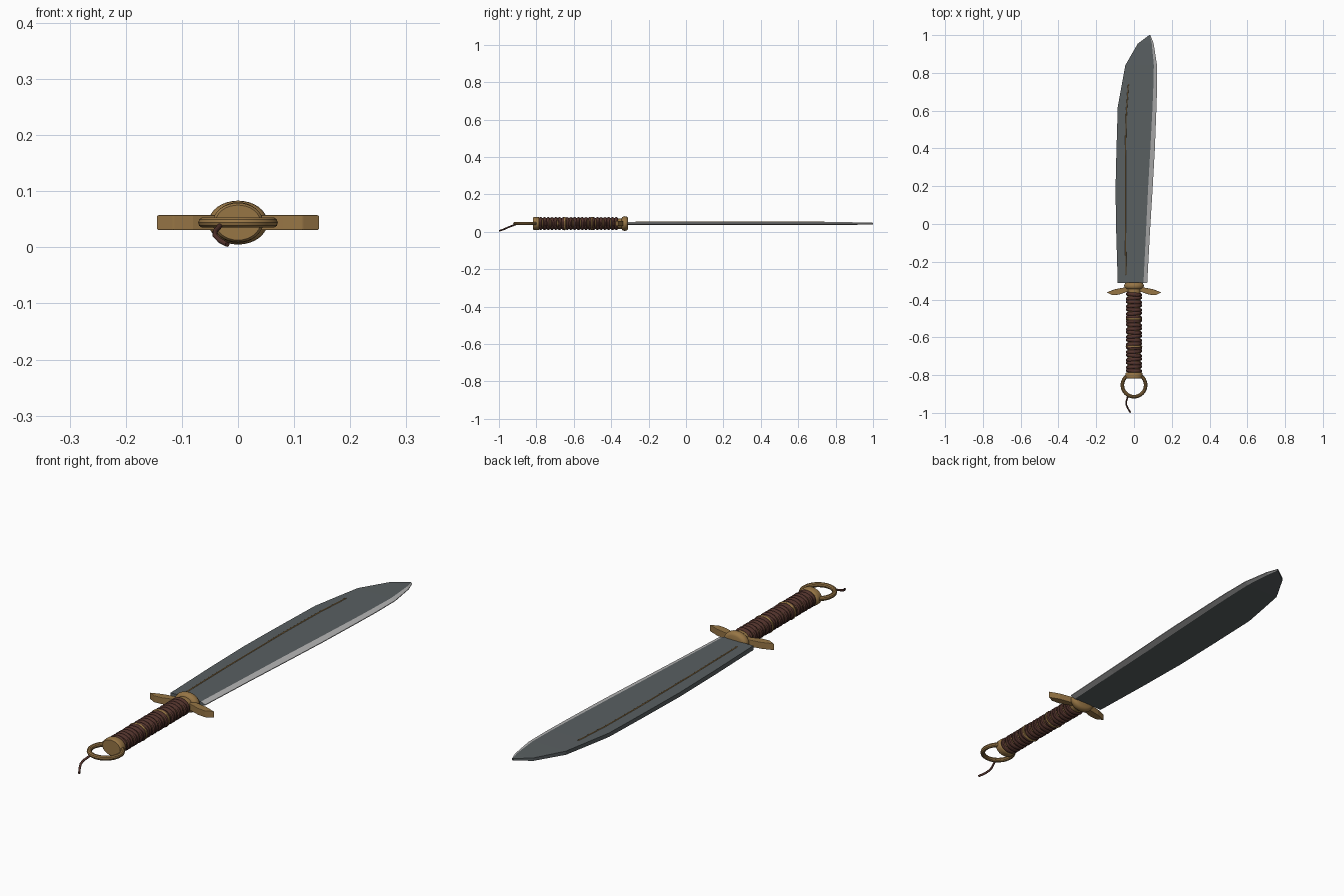
import bpy, bmesh, math
from mathutils import Vector

if "Cube" in bpy.data.objects:
    bpy.data.objects.remove(bpy.data.objects["Cube"])

ZC = 0.044  # height of the sword's centre plane


def material(name, rgb):
    m = bpy.data.materials.new(name)
    m.diffuse_color = (*rgb, 1)
    m.use_nodes = True
    m.node_tree.nodes["Principled BSDF"].inputs["Base Color"].default_value = m.diffuse_color
    return m


STEEL = material("dark_steel", (0.10, 0.115, 0.12))
EDGE = material("polished_edge", (0.45, 0.45, 0.45))
BRASS = material("brass", (0.31, 0.18, 0.06))
LEATHER = material("leather", (0.085, 0.033, 0.025))


def mesh_object(name, bm, *mats):
    bmesh.ops.recalc_face_normals(bm, faces=bm.faces)
    me = bpy.data.meshes.new(name)
    bm.to_mesh(me)
    bm.free()
    ob = bpy.data.objects.new(name, me)
    bpy.context.collection.objects.link(ob)
    for m in mats:
        me.materials.append(m)
    return ob


def finish(ob, name, mat):
    ob.name = name
    ob.data.materials.append(mat)
    bpy.ops.object.shade_smooth_by_angle(angle=math.radians(35))
    return ob


def lathe_y(name, profile, squash, mat, sides=32):
    """Elliptical solid along y from (y, radius) pairs."""
    bm = bmesh.new()
    rings = []
    for y, r in profile:
        rings.append([bm.verts.new((r * math.cos(a), y, ZC + squash * r * math.sin(a)))
                      for a in (2 * math.pi * i / sides for i in range(sides))])
    for a, b in zip(rings, rings[1:]):
        for i in range(sides):
            j = (i + 1) % sides
            bm.faces.new((a[i], a[j], b[j], b[i]))
    bm.faces.new(rings[0])
    bm.faces.new(rings[-1])
    ob = mesh_object(name, bm)
    bpy.context.view_layer.objects.active = ob
    bpy.ops.object.select_all(action='DESELECT')
    ob.select_set(True)
    return finish(ob, name, mat)


def ring(name, y, major, minor, mat, squash=1.0, rot=(0, 0, 0), seg=32):
    bpy.ops.mesh.primitive_torus_add(major_radius=major, minor_radius=minor,
                                     major_segments=seg, minor_segments=10,
                                     location=(0, y, ZC), rotation=rot)
    ob = bpy.context.object
    ob.scale = (1, squash, 1)
    return finish(ob, name, mat)


def tube(name, points, radius, mat):
    cu = bpy.data.curves.new(name, 'CURVE')
    cu.dimensions = '3D'
    cu.bevel_depth = radius
    cu.bevel_resolution = 2
    cu.use_fill_caps = True
    sp = cu.splines.new('POLY')
    sp.points.add(len(points) - 1)
    for p, co in zip(sp.points, points):
        p.co = (*co, 1)
    ob = bpy.data.objects.new(name, cu)
    bpy.context.collection.objects.link(ob)
    cu.materials.append(mat)


# Blade: stations of y, spine x, bevel x, edge x, half thickness
stations = [(-0.312, -0.086, 0.050, 0.070, 0.009), (-0.05, -0.094, 0.063, 0.084, 0.009),
            (0.18, -0.098, 0.074, 0.098, 0.0088), (0.39, -0.093, 0.086, 0.110, 0.0085),
            (0.62, -0.086, 0.098, 0.119, 0.008), (0.72, -0.068, 0.102, 0.122, 0.008),
            (0.84, -0.046, 0.105, 0.122, 0.0075), (0.955, 0.020, 0.094, 0.104, 0.006),
            (1.0, 0.080, 0.084, 0.087, 0.004)]
bm = bmesh.new()
loops = []
for y, s, b, e, t in stations:
    loops.append([bm.verts.new(c) for c in
                  ((s, y, ZC + t), (b, y, ZC + t), (e, y, ZC + 0.0015),
                   (e, y, ZC - 0.0015), (b, y, ZC - t), (s, y, ZC - t))])
for a, b in zip(loops, loops[1:]):
    for i in range(6):
        j = (i + 1) % 6
        f = bm.faces.new((a[i], a[j], b[j], b[i]))
        f.material_index = 1 if i in (1, 2, 3) else 0
bm.faces.new(loops[0])
bm.faces.new(loops[-1])
mesh_object("blade", bm, STEEL, EDGE)

# Brass inlay line on the upper face
tube("blade_inlay", [(-0.042, -0.27, ZC + 0.0085), (-0.046, 0.0, ZC + 0.0085),
                     (-0.046, 0.36, ZC + 0.008), (-0.041, 0.58, ZC + 0.0075),
                     (-0.030, 0.74, ZC + 0.0072)], 0.003, BRASS)

# Guard: swept wings mirrored about the centre
half = [(0, -0.335), (0.05, -0.336), (0.10, -0.345), (0.145, -0.362),
        (0.115, -0.377), (0.08, -0.374), (0.04, -0.36), (0, -0.357)]
outline = half + [(-x, y) for x, y in reversed(half[1:-1])]
bm = bmesh.new()
face = bm.faces.new([bm.verts.new((x, y, ZC - 0.0135)) for x, y in outline])
ext = bmesh.ops.extrude_face_region(bm, geom=[face])
bmesh.ops.translate(bm, vec=Vector((0, 0, 0.027)),
                    verts=[v for v in ext["geom"] if isinstance(v, bmesh.types.BMVert)])
guard = mesh_object("guard", bm, BRASS)
bev = guard.modifiers.new("soft_edges", 'BEVEL')
bev.width = 0.002
bev.segments = 2

# Collar in front of the guard
lathe_y("guard_collar", [(-0.345, 0.036), (-0.342, 0.045), (-0.335, 0.051), (-0.327, 0.0525),
                         (-0.319, 0.051), (-0.312, 0.045), (-0.309, 0.036)], 0.745, BRASS)

# Grip core, leather wraps and brass bands
lathe_y("grip_core", [(-0.80, 0.035), (-0.335, 0.035)], 0.8, BRASS)
UP = math.pi / 2
count = 21
for i in range(count):
    y = -0.777 + i * 0.404 / (count - 1)
    tilt = math.radians(5 if i % 2 else -4)
    ring(f"grip_wrap_{i + 1}", y, 0.0325, 0.0105, LEATHER, 0.8, (UP, 0, tilt))
for i, y in enumerate((-0.648, -0.503)):
    ring(f"grip_band_{i + 1}", y, 0.0385, 0.0055, BRASS, 0.82, (UP, 0, 0))

# Pommel cap and ring
lathe_y("pommel_cap", [(-0.818, 0.040), (-0.815, 0.0435), (-0.811, 0.045),
                       (-0.792, 0.045), (-0.787, 0.043), (-0.785, 0.040)], 0.78, BRASS)
ring("pommel_ring", -0.853, 0.0615, 0.0095, BRASS, seg=40)

# Loose cord hanging from the ring
tube("cord", [(-0.028, -0.900, 0.044), (-0.034, -0.918, 0.036), (-0.041, -0.940, 0.028),
              (-0.041, -0.957, 0.021), (-0.032, -0.977, 0.012), (-0.019, -0.998, 0.005)],
     0.0045, LEATHER)
